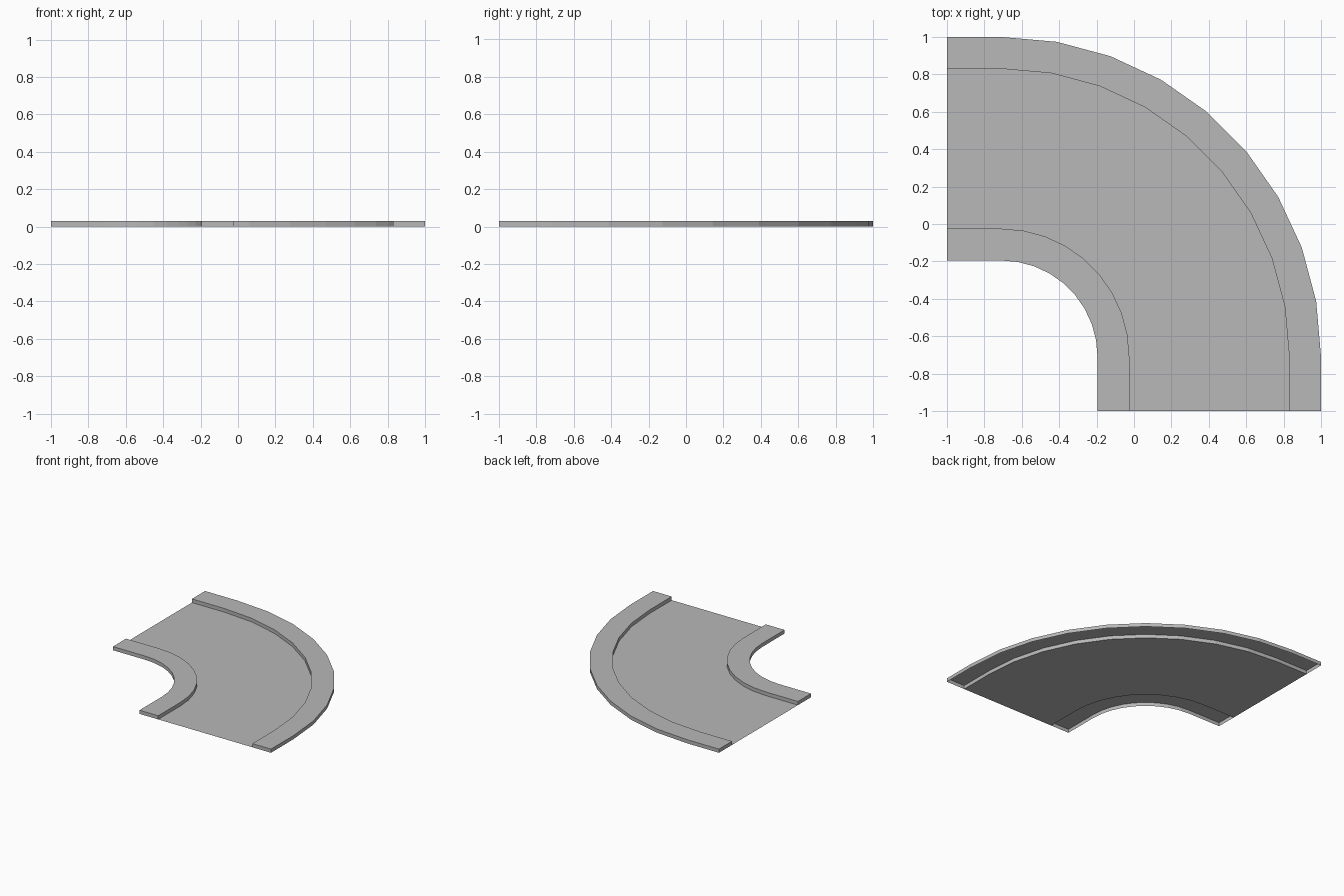
import bpy
import bmesh
from math import sin, cos, radians

cube = bpy.data.objects.get("Cube")
if cube:
    bpy.data.objects.remove(cube)

CENTRE = -0.71          # bend centre, same in x and y
HEIGHT = 0.03           # kerb height
R_INNER, R_ROAD_IN, R_ROAD_OUT, R_OUTER = 0.515, 0.685, 1.54, 1.71
SEGMENTS = 9

grey = bpy.data.materials.new("concrete_grey")
grey.use_nodes = True
colour = (0.48, 0.48, 0.48, 1)
grey.diffuse_color = colour
grey.node_tree.nodes["Principled BSDF"].inputs["Base Color"].default_value = colour


def path_points(r, z):
    """Points along the bend at radius r, with a short straight at each end."""
    points = [(-1, CENTRE + r, z)]
    for i in range(SEGMENTS + 1):
        a = radians(90 * i / SEGMENTS)
        points.append((CENTRE + r * sin(a), CENTRE + r * cos(a), z))
    points.append((CENTRE + r, -1, z))
    return points


def sweep(name, profile, capped):
    """Sweep an open (radius, height) profile around the bend."""
    bm = bmesh.new()
    rows = [[bm.verts.new(p) for p in path_points(r, z)] for r, z in profile]
    for low, high in zip(rows, rows[1:]):
        for i in range(len(low) - 1):
            bm.faces.new((low[i], low[i + 1], high[i + 1], high[i]))
    if capped:
        bm.faces.new([row[0] for row in rows])
        bm.faces.new([row[-1] for row in reversed(rows)])
    mesh = bpy.data.meshes.new(name)
    bm.to_mesh(mesh)
    bm.free()
    mesh.materials.append(grey)
    obj = bpy.data.objects.new(name, mesh)
    bpy.context.collection.objects.link(obj)
    return obj


def kerb(name, r0, r1):
    sweep(name, [(r0, 0), (r0, HEIGHT), (r1, HEIGHT), (r1, 0)], True)


# Road sheet between two raised kerbs that are hollow underneath
sweep("road_surface", [(R_ROAD_IN, 0), (R_ROAD_OUT, 0)], False)
kerb("inner_kerb", R_INNER, R_ROAD_IN)
kerb("outer_kerb", R_ROAD_OUT, R_OUTER)
